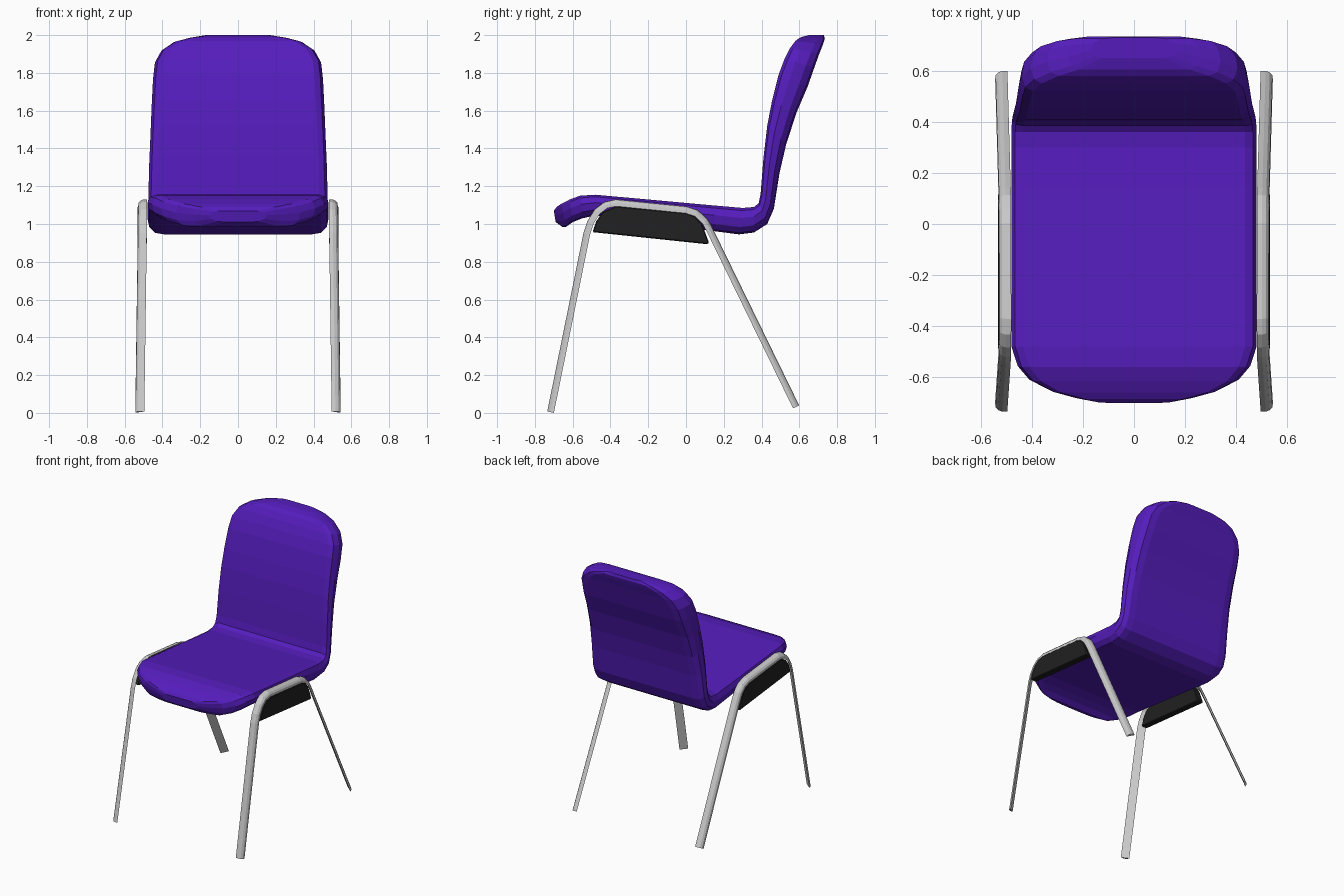
import bpy, bmesh
from mathutils import Vector

if "Cube" in bpy.data.objects:
    bpy.data.objects.remove(bpy.data.objects["Cube"])


def material(name, color):
    m = bpy.data.materials.new(name)
    m.diffuse_color = (*color, 1)
    m.use_nodes = True
    m.node_tree.nodes["Principled BSDF"].inputs["Base Color"].default_value = m.diffuse_color
    return m


def loft(name, rings, mat=None, mirror=False, bevel=0):
    """Skin a list of equal closed rings and cap both ends."""
    bm = bmesh.new()
    loops = [[bm.verts.new(p) for p in ring] for ring in rings]
    n = len(loops[0])
    for a, b in zip(loops, loops[1:]):
        for i in range(n):
            j = (i + 1) % n
            bm.faces.new((a[i], a[j], b[j], b[i]))
    bm.faces.new(loops[0][::-1])
    bm.faces.new(loops[-1])
    bmesh.ops.recalc_face_normals(bm, faces=bm.faces)
    me = bpy.data.meshes.new(name)
    bm.to_mesh(me)
    bm.free()
    ob = bpy.data.objects.new(name, me)
    bpy.context.collection.objects.link(ob)
    if mat:
        me.materials.append(mat)
    if bevel:
        mod = ob.modifiers.new("bevel", "BEVEL")
        mod.width = bevel
        mod.segments = 1
    if mirror:
        ob.modifiers.new("mirror", "MIRROR")
    return ob


purple = material("purple plastic", (0.09, 0.012, 0.5))
black = material("black plastic", (0.015, 0.015, 0.015))

# Seat shell stations: front-face y, z / rear-face y, z / half width
stations = [
    (-.70, 1.07, -.69, 1.01, .15), (-.685, 1.09, -.655, .985, .24),
    (-.66, 1.107, -.635, .985, .33), (-.615, 1.13, -.60, 1.01, .41),
    (-.56, 1.15, -.55, 1.03, .455), (-.48, 1.155, -.48, 1.045, .48),
    (.15, 1.098, .15, .962, .48), (.30, 1.085, .28, .945, .48),
    (.36, 1.09, .36, .955, .48), (.385, 1.11, .43, 1.0, .478),
    (.395, 1.16, .465, 1.08, .475), (.41, 1.35, .495, 1.27, .47),
    (.43, 1.52, .53, 1.42, .463), (.455, 1.65, .585, 1.59, .457),
    (.49, 1.79, .645, 1.73, .45), (.52, 1.87, .68, 1.83, .44),
    (.55, 1.93, .705, 1.90, .405), (.58, 1.97, .725, 1.95, .34),
    (.605, 1.988, .735, 1.98, .26), (.65, 2.0, .73, 2.0, .17),
]
# Rounded edge: inset from the side, fraction through the thickness
edge = [(.045, 0), (.015, .1), (0, .38), (.01, .72), (.04, .94), (.09, 1)]
rings = []
for fy, fz, by, bz, w in stations:
    f, b = Vector((0, fy, fz)), Vector((0, by, bz))
    half = [(w - i, f.lerp(b, t)) for i, t in edge]
    rings.append([(x, p.y, p.z) for x, p in half] +
                 [(-x, p.y, p.z) for x, p in reversed(half)])
loft("seat_shell", rings, purple)

# Leg frames: slim half-round strip swept along a bent side path
path = [Vector(p) for p in (
    (-.717, .004), (-.525, .95), (-.505, 1.01), (-.47, 1.065), (-.425, 1.1),
    (-.37, 1.112), (0, 1.075), (.055, 1.057), (.1, 1.015), (.125, .97),
    (.583, .032))]
section = [(-.024, .018), (-.004, .018), (.012, .012), (.022, 0), (.024, -.018)]
rings = []
for i, p in enumerate(path):
    t = Vector((0, 0))
    if i > 0:
        t += (p - path[i - 1]).normalized()
    if i < len(path) - 1:
        t += (path[i + 1] - p).normalized()
    t.normalize()
    x0 = .52 - .014 * p.y
    rings.append([(x0 + sx, p.x - t.y * n, p.y + t.x * n) for sx, n in section])
loft("leg_frames", rings, mirror=True)

# Black side plates filling the bend of each leg frame
plate = [(-.495, .957), (-.475, 1.015), (-.44, 1.065), (-.37, 1.095),
         (0, 1.06), (.05, 1.04), (.085, 1.0), (.122, .9), (.113, .893)]
loft("side_plates", [[(x, y, z) for y, z in plate] for x in (.482, .532)],
     black, mirror=True, bevel=.008)
